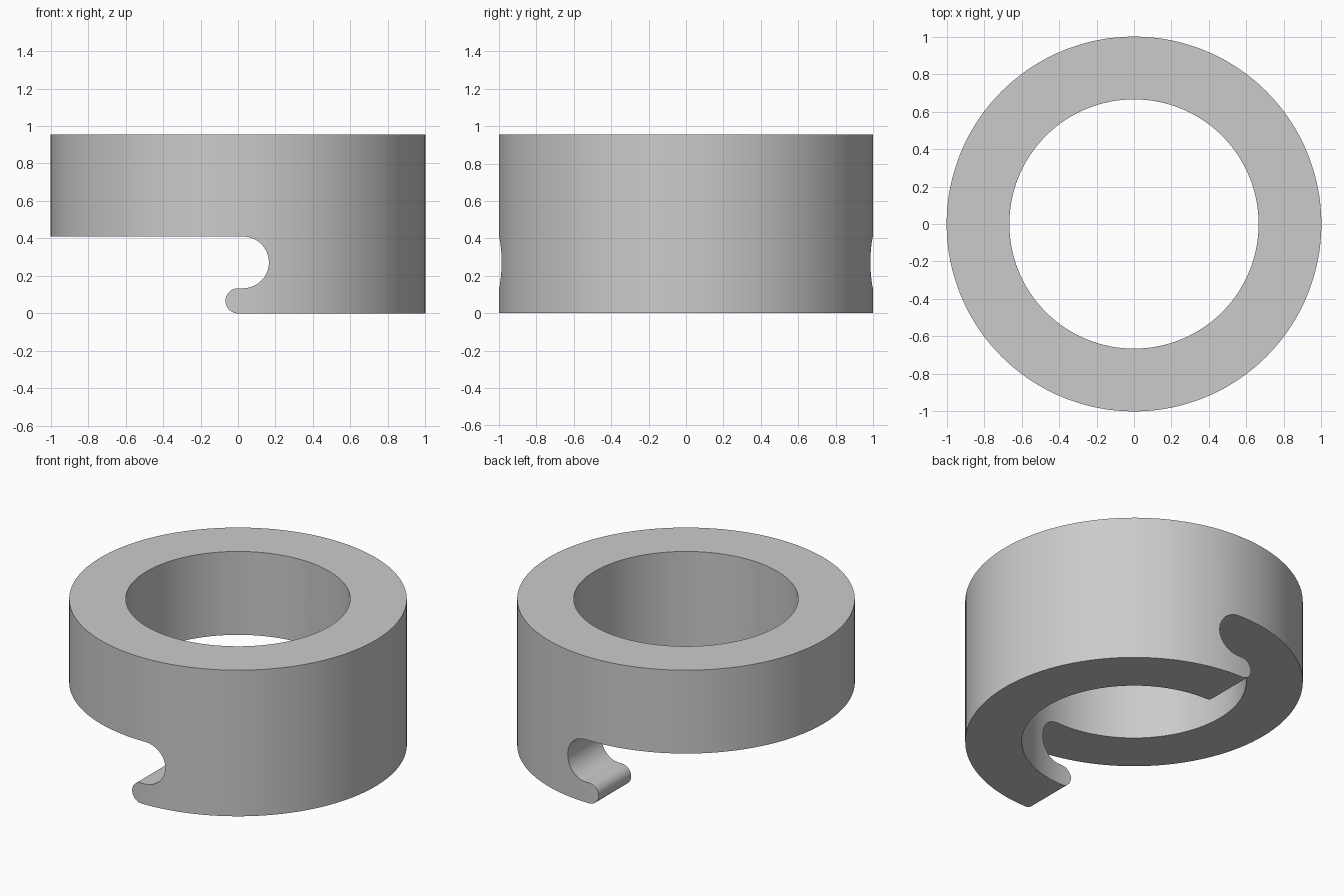
import bpy, bmesh
from math import sin, cos, pi, radians

if "Cube" in bpy.data.objects:
    bpy.data.objects.remove(bpy.data.objects["Cube"])

OUTER, INNER, HEIGHT, SEGS = 1.0, 0.665, 0.955, 128


def make_object(name, bm):
    bmesh.ops.recalc_face_normals(bm, faces=bm.faces)
    mesh = bpy.data.meshes.new(name)
    bm.to_mesh(mesh)
    bm.free()
    obj = bpy.data.objects.new(name, mesh)
    bpy.context.collection.objects.link(obj)
    return obj


def arc(cx, cz, r, start, end, n=16):
    return [(cx + r * cos(radians(start + (end - start) * i / n)),
             cz + r * sin(radians(start + (end - start) * i / n)))
            for i in range(n + 1)]


# Full ring: four circles of vertices joined around the wall section
bm = bmesh.new()
section = [(OUTER, 0), (OUTER, HEIGHT), (INNER, HEIGHT), (INNER, 0)]
loops = [[bm.verts.new((r * cos(2 * pi * i / SEGS), r * sin(2 * pi * i / SEGS), z))
          for i in range(SEGS)] for r, z in section]
for k in range(4):
    a, b = loops[k], loops[(k + 1) % 4]
    for i in range(SEGS):
        j = (i + 1) % SEGS
        bm.faces.new((a[i], a[j], b[j], b[i]))
ring = make_object("hooked_ring", bm)

# Cutter: hook-shaped opening running front to back
outline = [(-1.2, 0.41)]
outline += arc(0.027, 0.272, 0.138, 90, -90, 24)
outline += arc(0.0, 0.067, 0.067, 90, 270, 20)
outline += [(0.0, -0.2), (-1.2, -0.2)]
bm = bmesh.new()
face = bm.faces.new([bm.verts.new((x, -1.2, z)) for x, z in outline])
ext = bmesh.ops.extrude_face_region(bm, geom=[face])
bmesh.ops.translate(bm, vec=(0, 2.4, 0),
                    verts=[v for v in ext["geom"] if isinstance(v, bmesh.types.BMVert)])
cutter = make_object("opening_cutter", bm)
cutter.hide_render = True

# Cut the opening, then smooth the curved walls
mod = ring.modifiers.new("opening", "BOOLEAN")
mod.operation = "DIFFERENCE"
mod.solver = "EXACT"
mod.object = cutter
bpy.context.view_layer.objects.active = ring
ring.select_set(True)
bpy.ops.object.modifier_apply(modifier=mod.name)
bpy.data.objects.remove(cutter)
bpy.ops.object.shade_smooth_by_angle(angle=radians(30))
